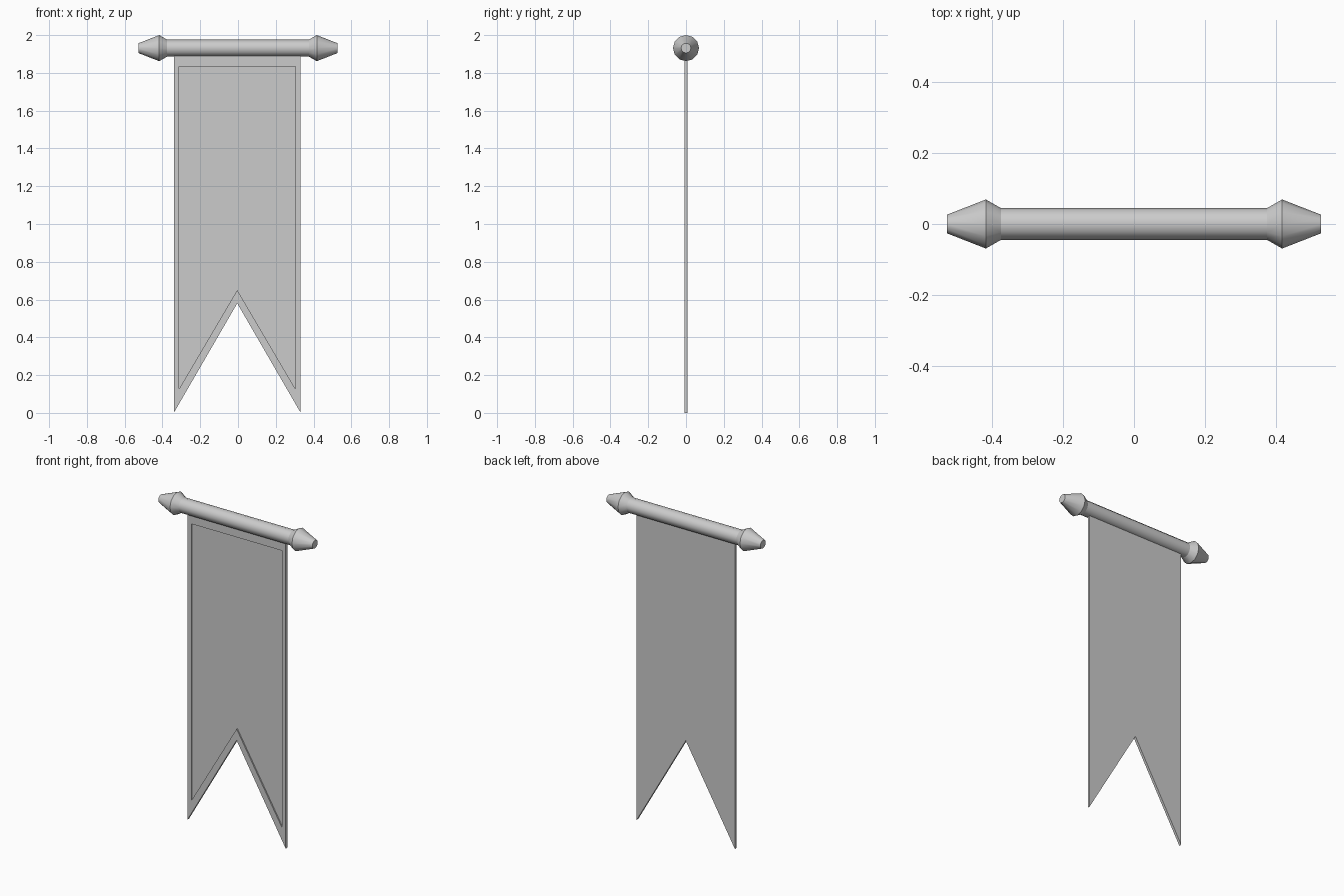
import bpy, bmesh, math

if "Cube" in bpy.data.objects:
    bpy.data.objects.remove(bpy.data.objects["Cube"])

SIDES = 12
ROD_Z = 1.931


def finish(bm, name, smooth=False):
    bmesh.ops.recalc_face_normals(bm, faces=bm.faces)
    me = bpy.data.meshes.new(name)
    bm.to_mesh(me)
    bm.free()
    ob = bpy.data.objects.new(name, me)
    bpy.context.collection.objects.link(ob)
    if smooth:
        bpy.ops.object.select_all(action='DESELECT')
        ob.select_set(True)
        bpy.context.view_layer.objects.active = ob
        bpy.ops.object.shade_smooth_by_angle(angle=math.radians(30.5))
    return ob


def lathe_x(name, profile):
    """Closed solid turned around the rod axis; profile is (x, radius)."""
    bm = bmesh.new()
    rings = []
    for x, r in profile:
        rings.append([bm.verts.new((x, r * math.sin(2 * math.pi * i / SIDES),
                                    ROD_Z + r * math.cos(2 * math.pi * i / SIDES)))
                      for i in range(SIDES)])
    for a, b in zip(rings, rings[1:]):
        for i in range(SIDES):
            j = (i + 1) % SIDES
            bm.faces.new((a[i], a[j], b[j], b[i]))
    bm.faces.new(rings[0])
    bm.faces.new(rings[-1])
    return finish(bm, name, True)


def outline(half, top, bottom, notch, cx=-0.004):
    return [(cx - half, top), (cx - half, bottom), (cx, notch),
            (cx + half, bottom), (cx + half, top)]


# Rod and pointed end knobs
lathe_x("rod", [(-0.38, 0.045), (0.38, 0.045)])
for side, s in (("left", -1), ("right", 1)):
    lathe_x(side + "_finial", [(s * 0.375, 0.045), (s * 0.417, 0.069), (s * 0.527, 0.026)])

# Swallow-tailed cloth with a raised border around a recessed front panel
FRONT, RECESS, BACK = -0.008, 0.0, 0.008
outer = outline(0.336, 1.90, 0.0, 0.58)
inner = outline(0.309, 1.835, 0.125, 0.65)
bm = bmesh.new()
loops = [[bm.verts.new((x, y, z)) for x, z in pts]
         for pts, y in ((outer, BACK), (outer, FRONT), (inner, FRONT), (inner, RECESS))]
for a, b in zip(loops, loops[1:]):
    for i in range(5):
        j = (i + 1) % 5
        bm.faces.new((a[i], a[j], b[j], b[i]))
# Split back and panel at the notch so every face is convex
for loop in (loops[0], loops[-1]):
    bm.faces.new((loop[0], loop[1], loop[2]))
    bm.faces.new((loop[0], loop[2], loop[4]))
    bm.faces.new((loop[2], loop[3], loop[4]))
finish(bm, "banner_cloth")
